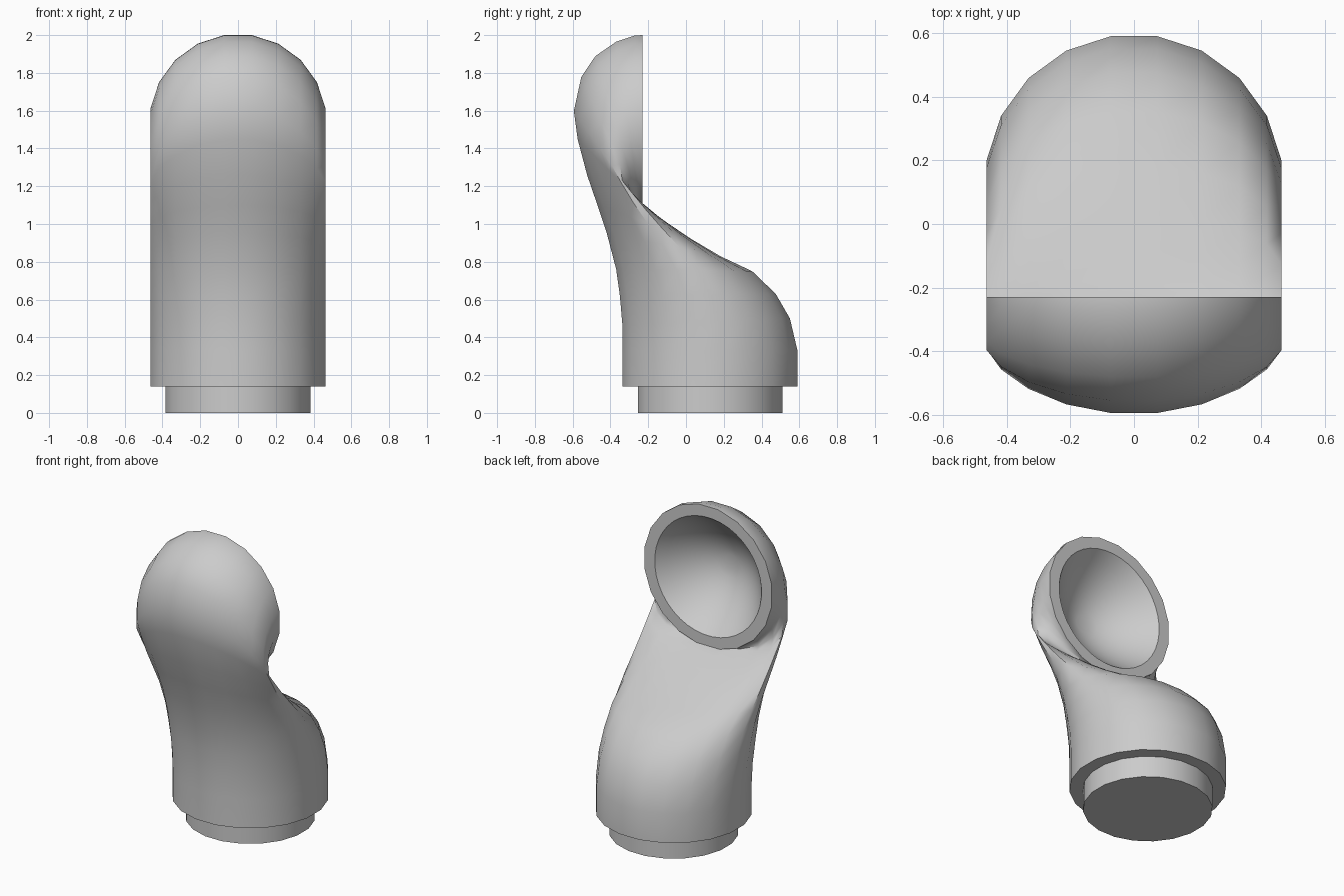
import bpy, bmesh
from math import sin, cos, pi, radians

if "Cube" in bpy.data.objects:
    bpy.data.objects.remove(bpy.data.objects["Cube"])

grey = bpy.data.materials.new("light grey metal")
grey.use_nodes = True
grey.diffuse_color = (0.6, 0.6, 0.6, 1)
grey.node_tree.nodes["Principled BSDF"].inputs["Base Color"].default_value = (0.6, 0.6, 0.6, 1)

SIDES = 20
WIDTH = 0.463


def ring(bm, front, back, width, sides, sweep=0):
    """Section spanning front and back (y, z) points; sweep pulls its sides backward."""
    cy, cz = (front[0] + back[0]) / 2, (front[1] + back[1]) / 2
    hy, hz = (front[0] - back[0]) / 2, (front[1] - back[1]) / 2
    stretch = 1 / cos(pi / sides)
    verts = []
    for i in range(sides):
        a = 2 * pi * (i + 0.5) / sides
        u = cos(a) * stretch - sweep * sin(a) ** 2
        verts.append(bm.verts.new((width * sin(a) * stretch, cy + hy * u, cz + hz * u)))
    return verts


def skin(bm, a, b):
    n = len(a)
    for i in range(n):
        j = (i + 1) % n
        bm.faces.new((a[i], a[j], b[j], b[i]))


def loop_edges(bm, verts):
    return [bm.edges.get((verts[i - 1], verts[i])) for i in range(len(verts))]


def finish(bm, name):
    bmesh.ops.recalc_face_normals(bm, faces=bm.faces)
    mesh = bpy.data.meshes.new(name)
    bm.to_mesh(mesh)
    bm.free()
    mesh.materials.append(grey)
    obj = bpy.data.objects.new(name, mesh)
    bpy.context.collection.objects.link(obj)
    bpy.ops.object.select_all(action='DESELECT')
    obj.select_set(True)
    bpy.context.view_layer.objects.active = obj
    bpy.ops.object.shade_smooth_by_angle(angle=radians(40))
    return obj


# Cowl body: sections fan round from the upright base to the rear-facing mouth
sections = [
    ((-.335, .14), (.59, .14), 0), ((-.335, .33), (.59, .33), 0),
    ((-.337, .47), (.55, .50), 0), ((-.35, .62), (.475, .63), 0),
    ((-.37, .76), (.35, .75), .05), ((-.42, .95), (.18, .83), .15),
    ((-.47, 1.1), (.02, .925), .25), ((-.525, 1.26), (-.09, 1.0), .3),
    ((-.575, 1.45), (-.18, 1.06), .33), ((-.595, 1.6), (-.24, 1.09), .3),
    ((-.555, 1.78), (-.25, 1.09), .2), ((-.48, 1.89), (-.245, 1.09), .1),
    ((-.37, 1.965), (-.24, 1.085), .03), ((-.27, 1.998), (-.235, 1.08), 0),
    ((-.23, 2.0), (-.23, 1.08), 0),
]
bm = bmesh.new()
rings = [ring(bm, f, b, WIDTH, SIDES, s) for f, b, s in sections]
for a, b in zip(rings, rings[1:]):
    skin(bm, a, b)
bm.faces.new(rings[0])

# Hollow shallow bowl inside the mouth
MOUTH_Y, MOUTH_Z, HOLE, DEPTH = -0.23, 1.54, 0.388, 0.25
bowl = []
for k in range(8):
    t = 1 - k / 8
    r, y = HOLE * t, MOUTH_Y - DEPTH * (1 - t * t)
    bowl.append(ring(bm, (y, MOUTH_Z + r), (y, MOUTH_Z - r), r, 2 * SIDES))
for a, b in zip(bowl, bowl[1:]):
    skin(bm, a, b)
bm.faces.new(bowl[-1])

# Flat rim joining body and bowl
bmesh.ops.bridge_loops(bm, edges=loop_edges(bm, rings[-1]) + loop_edges(bm, bowl[0]))
finish(bm, "cowl_body")

# Spigot under the body
bm = bmesh.new()
low = ring(bm, (-.255, 0), (.51, 0), .383, SIDES)
high = ring(bm, (-.255, .15), (.51, .15), .383, SIDES)
skin(bm, low, high)
bm.faces.new(low)
bm.faces.new(high)
finish(bm, "base_spigot")
